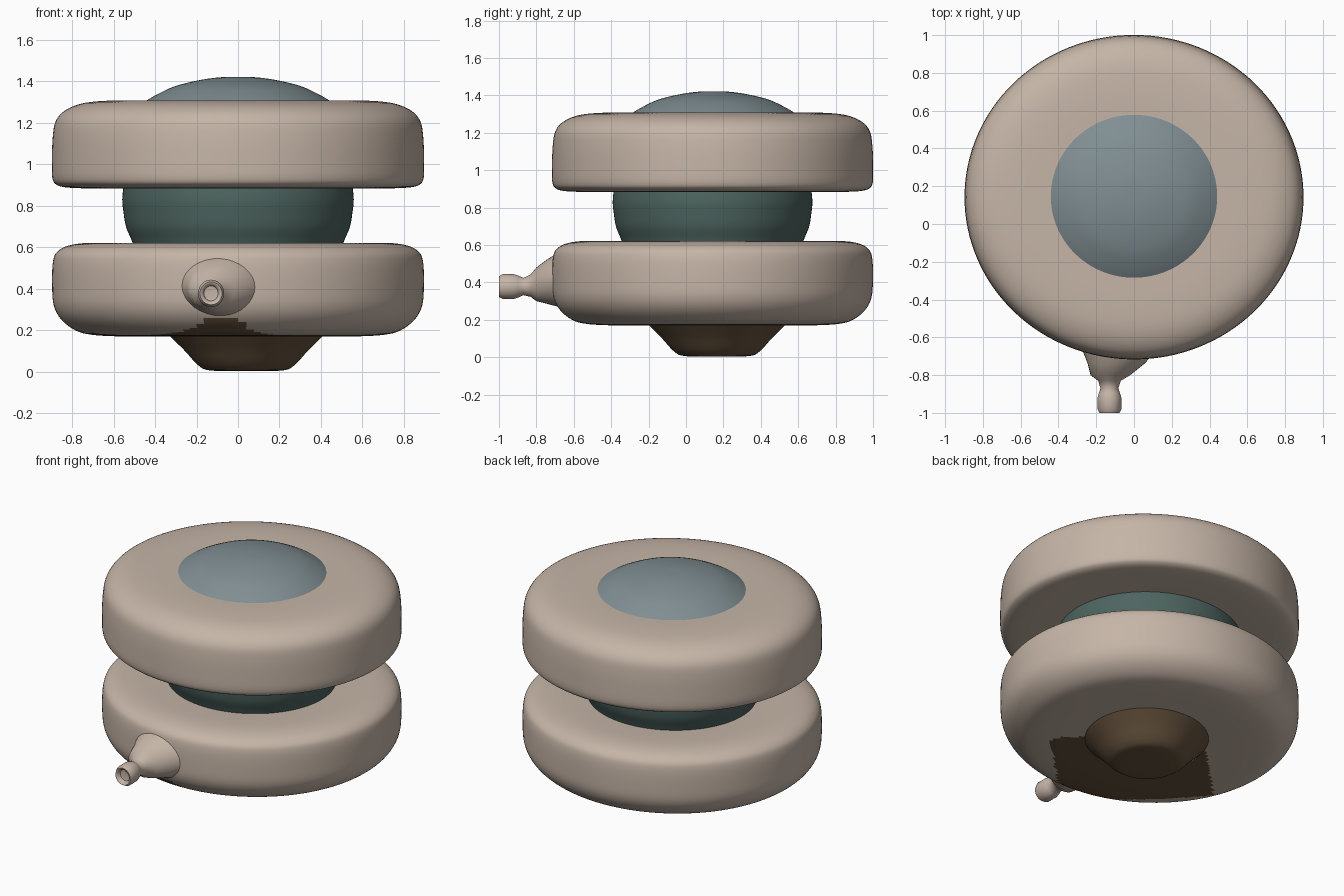
import bpy, bmesh, math
from mathutils import Vector

if "Cube" in bpy.data.objects:
    bpy.data.objects.remove(bpy.data.objects["Cube"])

def material(name, rgb):
    m = bpy.data.materials.new(name)
    m.diffuse_color = (*rgb, 1)
    m.use_nodes = True
    m.node_tree.nodes["Principled BSDF"].inputs["Base Color"].default_value = m.diffuse_color
    return m

beige = material("warm beige", (0.56, 0.46, 0.385))
slate = material("slate blue grey", (0.215, 0.27, 0.29))
teal = material("dark teal", (0.075, 0.13, 0.118))
brown = material("dark brown", (0.13, 0.085, 0.047))

CY = 0.142      # centre of the body in y
SEG = 128

def smooth_profile(pts, steps):
    """Catmull-Rom through a short list of points."""
    if steps < 2:
        return [Vector(p) for p in pts]
    p = [Vector(q) for q in pts]
    p = [p[0]] + p + [p[-1]]
    out = []
    for i in range(1, len(p) - 2):
        a, b, c, d = p[i - 1:i + 3]
        for s in range(steps):
            t = s / steps
            out.append(0.5 * (2 * b + (c - a) * t + (2 * a - 5 * b + 4 * c - d) * t * t
                              + (3 * b - a - 3 * c + d) * t ** 3))
    out.append(p[-2])
    return out

def skin(name, rings, mats, angle=50):
    """Join rings of points (or single tip points) into one smooth surface."""
    bm = bmesh.new()
    loops = [[bm.verts.new(q) for q in r] for r in rings]
    for a, b in zip(loops, loops[1:]):
        n = max(len(a), len(b))
        for k in range(n):
            j = (k + 1) % n
            if len(a) == 1:
                bm.faces.new((a[0], b[j], b[k]))
            elif len(b) == 1:
                bm.faces.new((a[k], a[j], b[0]))
            else:
                bm.faces.new((a[k], a[j], b[j], b[k]))
    me = bpy.data.meshes.new(name)
    bm.to_mesh(me)
    bm.free()
    ob = bpy.data.objects.new(name, me)
    bpy.context.collection.objects.link(ob)
    for m in mats:
        me.materials.append(m)
    bpy.ops.object.select_all(action='DESELECT')
    ob.select_set(True)
    bpy.context.view_layer.objects.active = ob
    bpy.ops.object.shade_smooth_by_angle(angle=math.radians(angle))
    return ob

def lathe(name, pts, mats, centre=(0, CY), squash=0.957, steps=4):
    """Revolve (radius, z) points, listed bottom to top, about a vertical axis."""
    rings = []
    for r, z in smooth_profile(pts, steps):
        if r < 1e-4:
            rings.append([(centre[0], centre[1], z)])
        else:
            rings.append([(centre[0] + r * math.cos(2 * math.pi * k / SEG),
                           centre[1] + r * squash * math.sin(2 * math.pi * k / SEG), z)
                          for k in range(SEG)])
    return skin(name, rings, mats)

# Foot bowl under the body
lathe("foot", [(0, 0.003), (0.17, 0.006), (0.23, 0.03), (0.30, 0.105), (0.375, 0.178)],
      [brown], centre=(0.04, 0.165), squash=0.99)

# Lower rounded disc
lower = lathe("lower_disc",
              [(0.33, 0.170), (0.45, 0.170), (0.58, 0.171), (0.70, 0.178), (0.78, 0.198),
               (0.85, 0.25), (0.888, 0.32), (0.896, 0.42), (0.892, 0.53), (0.87, 0.58),
               (0.81, 0.61), (0.70, 0.622), (0.49, 0.615)], [beige, brown], steps=6)
# Brown patch on the front left of its underside
for f in lower.data.polygons:
    x, y = f.center.x, f.center.y - CY
    side, far = (y - x) * 0.7071, (-x - y) * 0.7071
    if f.normal.z < -0.6 and -0.58 < side < 0.32 and -0.1 < far < 0.68 and side + far > -0.65:
        f.material_index = 1

# Neck between the discs
lathe("neck", [(0.50, 0.60), (0.515, 0.64), (0.54, 0.70), (0.552, 0.77), (0.558, 0.83),
               (0.552, 0.895)], [teal])

# Upper rounded disc
lathe("upper_disc",
      [(0.54, 0.886), (0.70, 0.884), (0.82, 0.888), (0.875, 0.902), (0.895, 0.935), (0.897, 1.02),
       (0.893, 1.13), (0.878, 1.21), (0.83, 1.262), (0.74, 1.296), (0.60, 1.308), (0.44, 1.308)],
      [beige])

# Domed cap
lathe("cap", [(0.45, 1.302), (0.39, 1.337), (0.30, 1.378), (0.18, 1.407), (0.08, 1.42), (0, 1.422)],
      [slate], centre=(0, 0.147), squash=0.98)

# Nozzle: (y, centre x, centre z, half width, half height), ending in a small socket
stations = [(-0.53, -0.07, 0.43, 0.27, 0.17), (-0.65, -0.07, 0.42, 0.21, 0.158),
            (-0.74, -0.095, 0.405, 0.15, 0.12), (-0.80, -0.125, 0.39, 0.105, 0.09),
            (-0.83, -0.13, 0.383, 0.06, 0.06), (-0.87, -0.13, 0.378, 0.047, 0.046),
            (-0.895, -0.13, 0.378, 0.056, 0.058), (-0.92, -0.13, 0.378, 0.063, 0.066),
            (-0.98, -0.13, 0.378, 0.063, 0.066), (-1.0, -0.13, 0.378, 0.053, 0.055),
            (-0.997, -0.13, 0.378, 0.042, 0.044), (-0.975, -0.13, 0.378, 0.034, 0.036)]
rings = [[(cx + w * math.cos(2 * math.pi * k / 32), y, cz + h * math.sin(2 * math.pi * k / 32))
          for k in range(32)] for y, cx, cz, w, h in stations]
rings.append([(-0.13, -0.97, 0.378)])
skin("nozzle", rings, [beige], angle=60)
